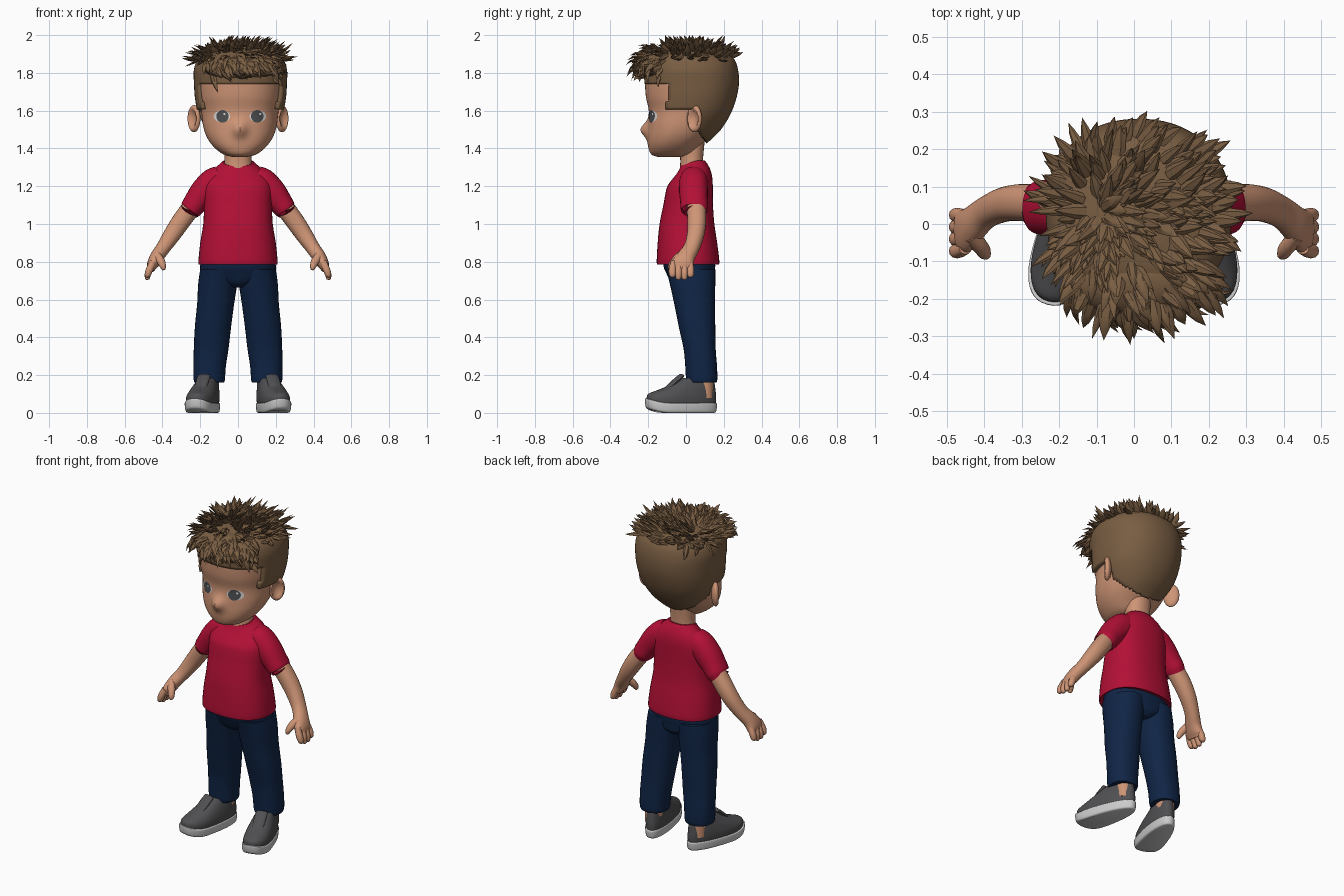
import bpy, bmesh, math, random
from mathutils import Vector, Matrix
from mathutils.bvhtree import BVHTree

random.seed(4)
cube = bpy.data.objects.get("Cube")
if cube:
    bpy.data.objects.remove(cube, do_unlink=True)


def material(name, red, green, blue):
    mat = bpy.data.materials.new(name)
    mat.use_nodes = True
    colour = (red, green, blue, 1)
    mat.diffuse_color = colour
    shader = next(n for n in mat.node_tree.nodes if n.type == "BSDF_PRINCIPLED")
    shader.inputs["Base Color"].default_value = colour
    shader.inputs["Roughness"].default_value = 0.7
    return mat


SKIN = material("skin", .62, .30, .18)
HAIR = material("brown hair", .19, .11, .055)
SHIRT = material("crimson cotton", .45, .005, .036)
DENIM = material("navy denim", .005, .018, .06)
SHOE = material("grey canvas", .08, .08, .085)
SOLE = material("pale rubber", .6, .6, .6)
IRIS = material("grey iris", .07, .075, .08)
WHITE = material("eye white", .7, .68, .66)
parts = []


def make(name, mat, shape, mirror=False, keep=None, thickness=0):
    """Turn a (vertices, faces) shape into a smooth object."""
    verts, faces = shape
    side = -1 if mirror else 1
    mesh = bpy.data.meshes.new(name)
    mesh.from_pydata([(side * v[0], v[1], v[2]) for v in verts], [], faces)
    bm = bmesh.new()
    bm.from_mesh(mesh)
    bmesh.ops.recalc_face_normals(bm, faces=bm.faces)
    if keep:
        lost = [f for f in bm.faces if not keep(f.calc_center_median())]
        bmesh.ops.delete(bm, geom=lost, context="FACES")
    bm.to_mesh(mesh)
    bm.free()
    mesh.materials.append(mat)
    obj = bpy.data.objects.new(name, mesh)
    bpy.context.collection.objects.link(obj)
    if thickness:
        mod = obj.modifiers.new("thickness", "SOLIDIFY")
        mod.thickness = thickness
        mod.offset = -1
    parts.append(obj)
    return obj


def pair(name, mat, shape):
    make("left_" + name, mat, shape)
    make("right_" + name, mat, shape, mirror=True)


def spline(rows, steps):
    """Smooth curve through rows of numbers."""
    out = []
    for i in range(len(rows) - 1):
        a, b, c, d = (rows[max(0, min(len(rows) - 1, i + k))] for k in (-1, 0, 1, 2))
        for s in range(steps):
            t = s / steps
            out.append([q + t * (r - p) / 2 + t * t * (p - 2.5 * q + 2 * r - w / 2)
                        + t ** 3 * (1.5 * (q - r) + (w - p) / 2)
                        for p, q, r, w in zip(a, b, c, d)])
    return out + [list(rows[-1])]


def sweep(rings, n=28, steps=4, power=2.2, flat=False, warp=None):
    """Loft rounded sections (x, y, z, half width, half depth)."""
    rows = spline(rings, steps)
    verts, faces = [], []
    for i, (x, y, z, a, b) in enumerate(rows):
        p, q = rows[max(i - 1, 0)], rows[min(i + 1, len(rows) - 1)]
        along = Vector((0, 0, 1)) if flat else (Vector(q[:3]) - Vector(p[:3])).normalized()
        u = Vector((0, 1, 0)).cross(along).normalized()
        v = along.cross(u)
        for k in range(n):
            ang = math.tau * k / n
            c, s = math.cos(ang), math.sin(ang)
            c, s = (math.copysign(abs(w) ** (2 / power), w) for w in (c, s))
            point = Vector((x, y, z)) + u * a * c + v * b * s
            verts.append(warp(point) if warp else point)
    for i in range(len(rows) - 1):
        for k in range(n):
            m = (k + 1) % n
            faces.append((i * n + k, i * n + m, (i + 1) * n + m, (i + 1) * n + k))
    last = (len(rows) - 1) * n
    return verts, faces + [tuple(range(n))[::-1], tuple(range(last, last + n))]


def bands(x, rows):
    """Level sections from (height, half width, front y, back y)."""
    return [(x, (f + b) / 2, z, a, (b - f) / 2) for z, a, f, b in rows]


def ball(centre, radii, turn=0, warp=None):
    bm = bmesh.new()
    bmesh.ops.create_uvsphere(bm, u_segments=32, v_segments=20, radius=1)
    rot = Matrix.Rotation(turn, 3, "Z")
    verts = []
    for v in bm.verts:
        p = Vector(c * r for c, r in zip(v.co, radii))
        verts.append(rot @ (warp(p) if warp else p) + Vector(centre))
    faces = [tuple(v.index for v in f.verts) for f in bm.faces]
    bm.free()
    return verts, faces


# Head with a small nose, and neck
def nose(p):
    if p.y < 0:
        p.y -= .04 * math.exp(-((p.x - .01) / .035) ** 2 - ((p.z - 1.5) / .04) ** 2)
    return p


head = sweep(bands(.01, [
    (1.355, .04, -.15, -.02), (1.37, .09, -.185, .03), (1.41, .14, -.2, .07),
    (1.46, .175, -.203, .12), (1.52, .195, -.2, .17), (1.6, .205, -.197, .22),
    (1.68, .22, -.213, .245), (1.78, .225, -.215, .255), (1.86, .19, -.19, .22),
    (1.9, .1, -.1, .14)]), n=80, steps=6, flat=True, warp=nose)
make("head", SKIN, head)
make("neck", SKIN, sweep(bands(0, [(1.25, .09, -.04, .1), (1.33, .072, -.03, .09),
                                   (1.45, .075, -.04, .1)]), flat=True))


# Ears with a hollow
def hollow(p):
    r = (p.y / .046) ** 2 + (p.z / .072) ** 2
    if p.x > 0 and r < .6:
        p.x -= .028 * (1 - r / .6)
    return p


pair("ear", SKIN, ball((.233, .045, 1.558), (.024, .046, .072), math.radians(-38), hollow))

# Eyes laid on the face as thin plates
face_tree = BVHTree.FromPolygons(*head)


def plate(cx, cz, rx, rz, lift, n=24):
    verts, faces = [], []
    for ring in range(5):
        for k in range(n):
            ang, r = math.tau * k / n, (ring + .02) / 4.02
            x, z = cx + rx * r * math.cos(ang), cz + rz * r * math.sin(ang)
            hit = face_tree.ray_cast(Vector((x, -1, z)), Vector((0, 1, 0)))[0]
            verts.append((x, hit.y - lift, z))
    for i in range(4):
        for k in range(n):
            m = (k + 1) % n
            faces.append((i * n + k, i * n + m, i * n + n + m, i * n + n + k))
    return verts, faces + [tuple(range(n))]


for name, x, out in (("left", .105, 1), ("right", -.085, -1)):
    make(name + "_eye_white", WHITE, plate(x, 1.57, .044, .031, .002))
    make(name + "_iris", IRIS, plate(x - out * .003, 1.57, .033, .033, .004))
    make(name + "_eye_glint", WHITE, plate(x + .013, 1.582, .006, .006, .006))


# Close-cropped hair shell, trimmed around face and ears
def hairline(p):
    if p.y < -.1:
        return p.z > 1.74
    if p.y < .05:
        return p.z > 1.61
    return p.z > max(1.42, 1.51 - 1.3 * (p.y - .05))


shell = sweep(bands(.013, [
    (1.41, .06, 0, .09), (1.44, .12, -.1, .125), (1.5, .18, -.19, .185),
    (1.58, .222, -.205, .235), (1.66, .24, -.215, .265), (1.74, .246, -.22, .28),
    (1.82, .246, -.22, .275), (1.88, .22, -.2, .25), (1.915, .16, -.14, .19),
    (1.93, .08, -.07, .1)]), n=80, steps=6, flat=True)
make("hair_shell", HAIR, shell, keep=hairline, thickness=.025)
fringe = ball((.013, -.15, 1.835), (.2, .1, .085))
make("fringe_mass", HAIR, fringe)

# Spiky tufts flowing away from the crown
trees = [BVHTree.FromPolygons(*s) for s in (shell, fringe)]
middle, crown = Vector((.013, 0, 1.8)), Vector((-.09, .04, 1.96))
tufts = ([], [])
count = 0
while count < 330:
    ray = Vector((random.gauss(0, 1), random.gauss(0, 1), random.gauss(.35, .7))).normalized()
    front = ray.y < -.55
    if ray.z < (-.12 if front else .28):
        continue
    count += 1
    hits = [t.ray_cast(middle + ray, -ray) for t in trees]
    p, normal, _, _ = min((h for h in hits if h[0]), key=lambda h: h[3])
    if normal.dot(ray) < 0:
        normal = -normal
    flow = p - crown
    flow = (flow - normal * flow.dot(normal)).normalized()
    lift = Vector((0, 0, 0 if front else .35))
    wild = Vector(random.uniform(-.4, .4) for _ in range(3))
    d = (flow + normal * random.uniform(.25, .6) + lift + wild).normalized()
    length, width = random.uniform(.05, .1), random.uniform(.014, .024)
    across = d.cross(normal).normalized()
    up = across.cross(d)
    start = len(tufts[0])
    for t, size in ((-.2, 1), (.3, .9), (.65, .55)):
        mid = p + d * length * t + normal * (.012 * t - .004)
        for k in range(6):
            ang = math.tau * k / 6
            tufts[0].append(mid + width * size * (across * math.cos(ang) + up * .5 * math.sin(ang)))
    tip = p + d * length + Vector((0, 0, -.01 if front else .008))
    tufts[0].append(tip)
    for k in range(6):
        m = (k + 1) % 6
        for row in (start, start + 6):
            tufts[1].append((row + k, row + m, row + 6 + m, row + 6 + k))
        tufts[1].append((start + 12 + k, start + 12 + m, start + 18))
for v in tufts[0]:
    v.z = min(v.z, 2)
make("hair_tufts", HAIR, tufts)


# T-shirt with a neckline that dips at the front
def neckline(p):
    if p.z > 1.2:
        p.z += .35 * (p.y - .05) * min(1, (p.z - 1.2) / .1) * (p.y < .05)
    return p


make("shirt_body", SHIRT, sweep(bands(0, [
    (.79, .2, -.145, .165), (.795, .21, -.155, .177), (.9, .2, -.15, .165),
    (1, .184, -.14, .15), (1.1, .18, -.12, .143), (1.18, .182, -.105, .142),
    (1.24, .168, -.085, .14), (1.285, .135, -.06, .13), (1.32, .095, -.035, .112),
    (1.335, .08, -.03, .1)]), n=48, power=2.35, flat=True, warp=neckline))
pair("sleeve", SHIRT, sweep([
    (.09, .04, 1.235, .075, .07), (.13, .04, 1.215, .08, .076), (.18, .04, 1.17, .074, .076),
    (.22, .042, 1.12, .065, .073), (.25, .045, 1.078, .058, .072), (.253, .045, 1.074, .05, .06)]))

# Arms, fingers and thumbs
pair("arm", SKIN, sweep([
    (.2, .05, 1.15, .05, .05), (.29, .057, 1.03, .05, .05), (.345, .052, .95, .046, .046),
    (.395, .03, .875, .038, .042), (.43, 0, .825, .036, .048), (.452, -.018, .785, .03, .06),
    (.463, -.023, .755, .018, .05)], n=24))
for i in range(4):
    y, tip = .024 - .032 * i, .722 - .012 * (i in (1, 2))
    pair(f"finger_{i + 1}", SKIN, sweep([
        (.45, y * .9, .8, .018, .016), (.468, y, .76, .019, .019), (.477, y, .735, .017, .018),
        (.48, y, tip, .012, .013), (.48, y, tip - .006, .003, .003)], n=12))
pair("thumb", SKIN, sweep([
    (.435, -.03, .835, .025, .02), (.41, -.06, .805, .022, .02), (.398, -.078, .778, .017, .017),
    (.394, -.084, .76, .01, .01), (.393, -.085, .756, .003, .003)], n=12))

# Trousers
make("trouser_seat", DENIM, sweep(bands(0, [
    (.665, .04, -.05, .12), (.69, .12, -.08, .145), (.73, .19, -.1, .15),
    (.78, .2, -.12, .155), (.85, .19, -.12, .15)]), n=40, flat=True))
pair("trouser_leg", DENIM, sweep([
    (.1, .025, .76, .1, .13), (.108, .035, .68, .103, .12), (.118, .045, .58, .098, .108),
    (.132, .058, .46, .096, .097), (.142, .072, .34, .092, .085), (.15, .08, .25, .086, .084),
    (.152, .083, .18, .083, .083), (.152, .083, .16, .078, .078)], n=32, flat=True))
pair("ankle", SKIN, sweep([(.15, .09, .08, .05, .055), (.15, .09, .2, .05, .055)], n=20))


# Shoes turned outwards, wider and raised at the toe
def foot(p):
    p = Vector((p.x * (1 - p.y * 1.1), p.y, p.z + 2 * max(0, -p.y - .08) ** 2))
    return Matrix.Rotation(math.radians(15), 3, "Z") @ p + Vector((.18, -.025, 0))


pair("shoe_sole", SOLE, sweep(bands(0, [
    (0, .062, -.18, .18), (.008, .072, -.192, .19), (.045, .075, -.197, .195),
    (.052, .07, -.19, .19)]), n=48, power=2.4, flat=True, warp=foot))
pair("shoe_upper", SHOE, sweep(bands(0, [
    (.045, .07, -.188, .188), (.08, .073, -.18, .19), (.115, .069, -.13, .187),
    (.15, .061, -.06, .182), (.175, .053, -.015, .178), (.185, .044, 0, .168)]),
    n=48, power=2.3, flat=True, warp=foot))
pair("shoe_tongue", SHOE, sweep([
    (0, -.08, .125, .03, .012), (0, -.035, .165, .034, .014),
    (0, 0, .195, .034, .012), (0, .006, .2, .028, .005)], n=16, warp=foot))

# Smooth shading with crisp edges
bpy.ops.object.select_all(action="DESELECT")
for obj in parts:
    obj.select_set(True)
bpy.context.view_layer.objects.active = parts[0]
bpy.ops.object.shade_smooth_by_angle(angle=math.radians(40))
